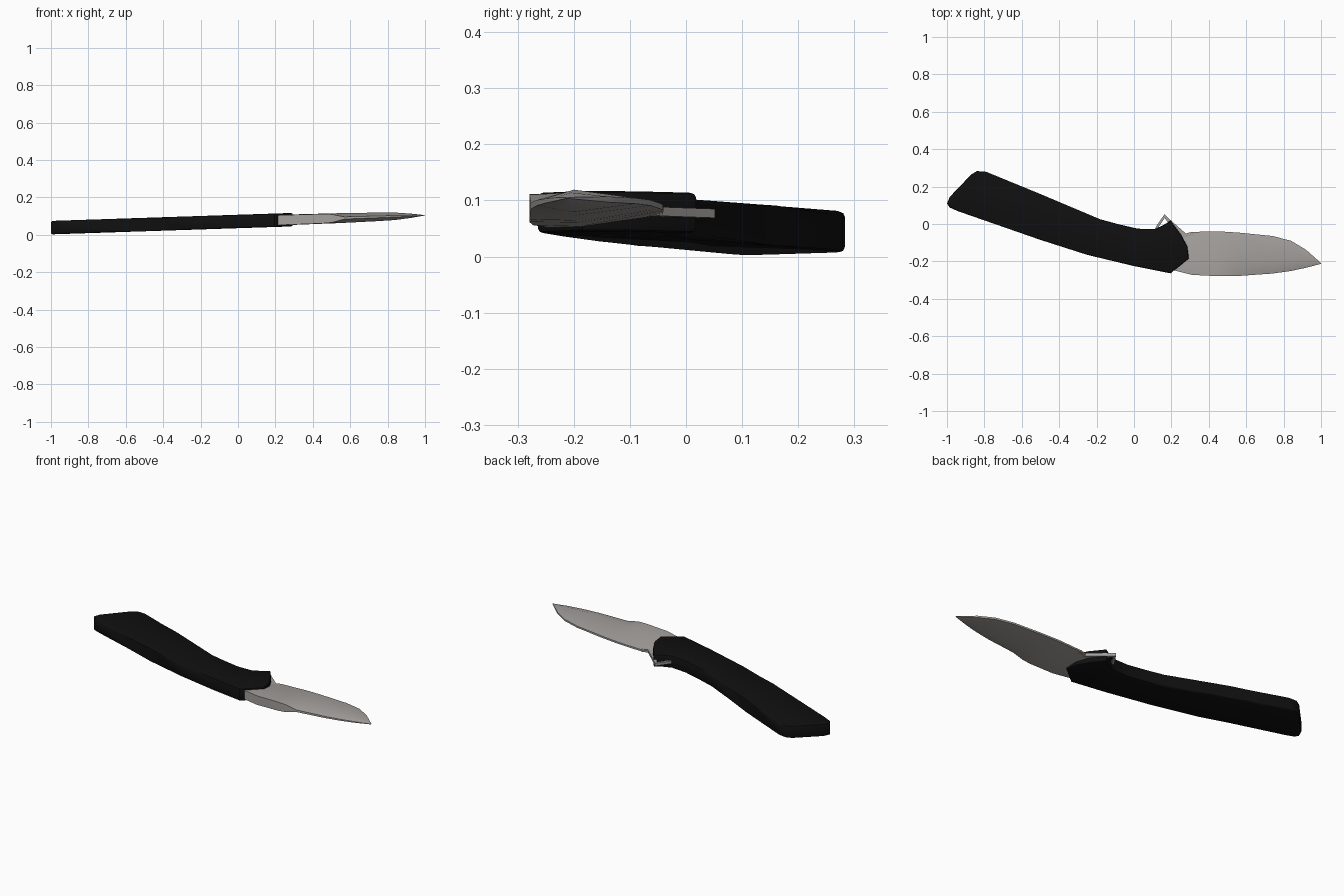
import bpy, bmesh, math

if "Cube" in bpy.data.objects:
    bpy.data.objects.remove(bpy.data.objects["Cube"])


def mat(name, col):
    m = bpy.data.materials.new(name)
    m.diffuse_color = (*col, 1)
    m.use_nodes = True
    m.node_tree.nodes["Principled BSDF"].inputs["Base Color"].default_value = m.diffuse_color
    return m


black = mat("black_grip", (0.005, 0.005, 0.005))
steel = mat("grey_steel", (0.37, 0.35, 0.335))


def mid(x):
    # the whole knife rises gently towards the tip
    return 0.0715 + 0.033 * x


def finish(name, bm, material, angle):
    bmesh.ops.recalc_face_normals(bm, faces=bm.faces)
    for v in bm.verts:
        v.co.z += mid(v.co.x)
    me = bpy.data.meshes.new(name)
    bm.to_mesh(me)
    bm.free()
    me.materials.append(material)
    ob = bpy.data.objects.new(name, me)
    bpy.context.collection.objects.link(ob)
    bpy.ops.object.select_all(action='DESELECT')
    ob.select_set(True)
    bpy.context.view_layer.objects.active = ob
    bpy.ops.object.shade_smooth_by_angle(angle=math.radians(angle))
    return ob


def plate(name, outline, half, material, bevel=0.0):
    bm = bmesh.new()
    face = bm.faces.new([bm.verts.new((x, y, -half)) for x, y in outline])
    ext = bmesh.ops.extrude_face_region(bm, geom=[face])
    for v in ext["geom"]:
        if isinstance(v, bmesh.types.BMVert):
            v.co.z = half
    if bevel:
        rims = [e for e in bm.edges
                if abs(e.verts[0].co.z - e.verts[1].co.z) < 1e-6]
        bmesh.ops.bevel(bm, geom=rims, offset=bevel, segments=2,
                        profile=0.5, affect='EDGES')
    return finish(name, bm, material, 35)


# Curved handle
plate("handle", [
    (-1, 0.11), (-0.985, 0.145), (-0.87, 0.265), (-0.84, 0.283), (-0.79, 0.279),
    (-0.5, 0.16), (-0.18, 0.025), (-0.08, -0.002), (0.02, -0.025), (0.11, -0.028),
    (0.15, -0.01), (0.195, 0.018), (0.25, -0.055), (0.285, -0.12), (0.293, -0.185),
    (0.195, -0.264), (0, -0.225), (-0.25, -0.165), (-0.5, -0.085), (-0.94, 0.068),
    (-0.985, 0.088)], 0.036, black, 0.009)

# Blade: x, edge y, ridge y, spine y, ridge half thickness, spine half thickness
sections = [
    (0.10, -0.10, -0.18, -0.22, 0.027, 0.026),
    (0.31, -0.042, -0.19, -0.272, 0.028, 0.026),
    (0.45, -0.040, -0.19, -0.279, 0.027, 0.025),
    (0.50, -0.042, -0.195, -0.279, 0.027, 0.022),
    (0.57, -0.047, -0.20, -0.277, 0.026, 0.006),
    (0.74, -0.064, -0.20, -0.265, 0.023, 0.005),
    (0.84, -0.09, -0.20, -0.251, 0.020, 0.004),
    (0.92, -0.138, -0.205, -0.234, 0.012, 0.003),
    (1.00, -0.209, -0.211, -0.213, 0.001, 0.001)]
bm = bmesh.new()
rings = []
for x, e, r, s, hr, hs in sections:
    he = min(0.005, hr)
    pts = [(e, he), (r, hr), (s, hs), (s, -hs), (r, -hr), (e, -he)]
    rings.append([bm.verts.new((x, y, z)) for y, z in pts])
for a, b in zip(rings, rings[1:]):
    for i in range(6):
        j = (i + 1) % 6
        bm.faces.new((a[i], a[j], b[j], b[i]))
bm.faces.new(rings[0])
bm.faces.new(rings[-1])
finish("blade", bm, steel, 30)

# Thin hooked opening lever at the pivot
plate("opening_lever", [
    (0.105, -0.04), (0.12, -0.01), (0.163, 0.052), (0.205, 0.012), (0.285, -0.058),
    (0.315, -0.042), (0.33, -0.09), (0.22, -0.09), (0.185, 0.004), (0.164, 0.032),
    (0.135, -0.012), (0.13, -0.04)], 0.008, steel)
